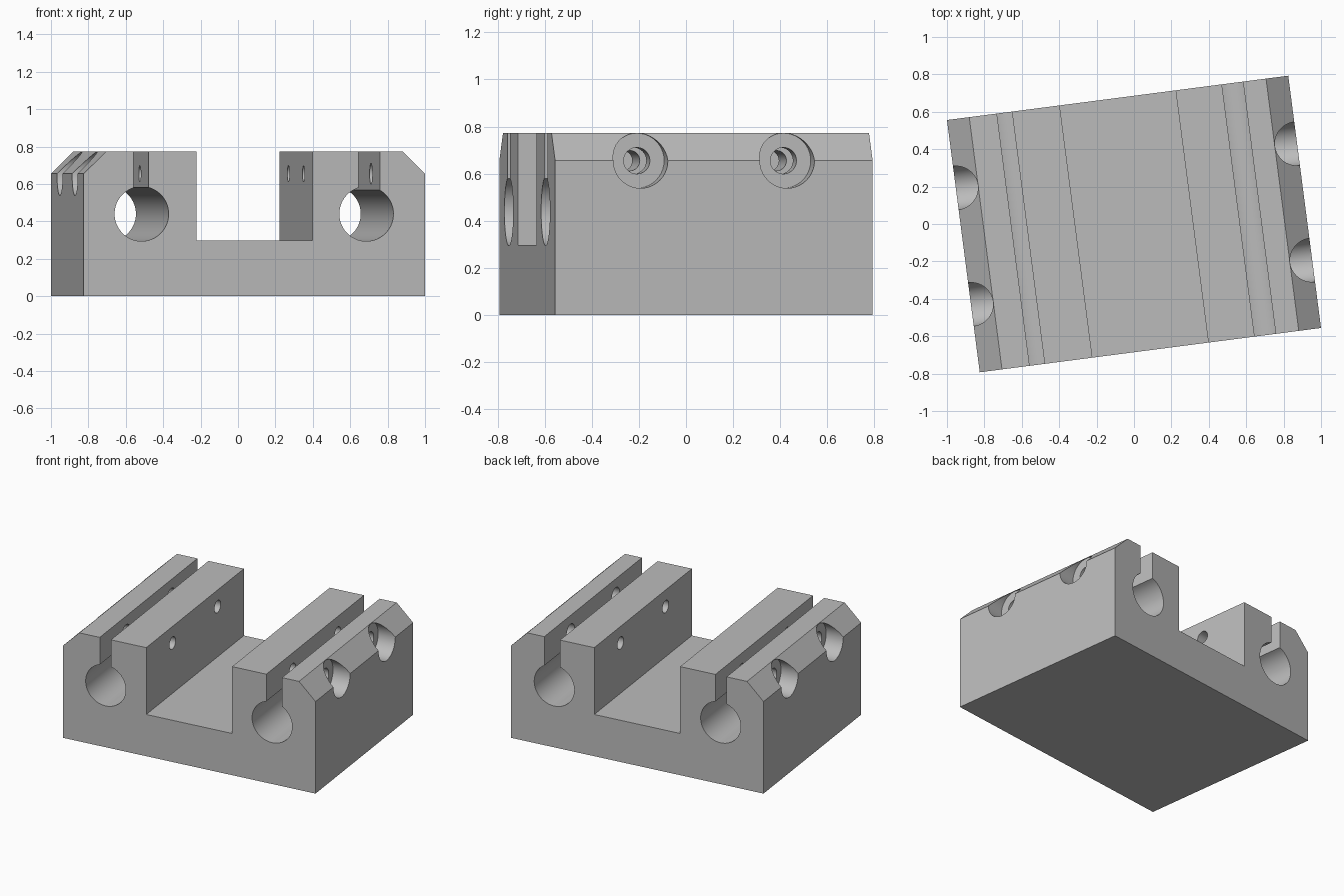
import bpy, bmesh
from math import acos, asin, cos, sin, pi, radians
from mathutils import Matrix

cube = bpy.data.objects.get("Cube")
if cube:
    bpy.data.objects.remove(cube, do_unlink=True)

# Overall sizes
HALF_W, HALF_D, HEIGHT = 0.92, 0.68, 0.773
CHAMFER_X, CHAMFER_Z = 0.80, 0.655
CHANNEL, FLOOR = 0.3125, 0.297
BORE_Z, BORE_R = 0.44, 0.146
TURN = Matrix.Rotation(radians(7.4), 4, 'Z')

metal = bpy.data.materials.new("plain grey")
metal.use_nodes = True
grey = (0.5, 0.5, 0.5, 1)
metal.diffuse_color = grey
metal.node_tree.nodes["Principled BSDF"].inputs["Base Color"].default_value = grey


def make_object(name, bm):
    bmesh.ops.recalc_face_normals(bm, faces=bm.faces)
    mesh = bpy.data.meshes.new(name)
    bm.to_mesh(mesh)
    bm.free()
    mesh.materials.append(metal)
    obj = bpy.data.objects.new(name, mesh)
    bpy.context.collection.objects.link(obj)
    return obj


def keyhole(center, left, right, steps=48):
    """Clamping slot running down into a round rod bore."""
    start = acos((left - center) / BORE_R)
    end = acos((right - center) / BORE_R) + 2 * pi
    arc = [start + (end - start) * i / steps for i in range(steps + 1)]
    points = [(center + BORE_R * cos(a), BORE_Z + BORE_R * sin(a)) for a in arc]
    return [(left, HEIGHT)] + points + [(right, HEIGHT)]


# Block: end profile with chamfers, keyholes and centre channel, extruded in depth
profile = [(-HALF_W, 0), (-HALF_W, CHAMFER_Z), (-CHAMFER_X, HEIGHT)]
profile += keyhole(-0.608, -0.651, -0.570)
profile += [(-CHANNEL, HEIGHT), (-CHANNEL, FLOOR), (CHANNEL, FLOOR), (CHANNEL, HEIGHT)]
profile += keyhole(0.604, 0.562, 0.676)
profile += [(CHAMFER_X, HEIGHT), (HALF_W, CHAMFER_Z), (HALF_W, 0)]

bm = bmesh.new()
end_face = bm.faces.new([bm.verts.new((x, -HALF_D, z)) for x, z in profile])
sweep = bmesh.ops.extrude_face_region(bm, geom=[end_face], use_keep_orig=True)
moved = [g for g in sweep["geom"] if isinstance(g, bmesh.types.BMVert)]
bmesh.ops.translate(bm, verts=moved, vec=(0, 2 * HALF_D, 0))
block = make_object("clamp_block", bm)

# Stepped screw hole: thread, clearance and counterbore as (distance, radius)
STEPS = [(0.25, 0.043), (0.62, 0.043), (0.62, 0.056), (0.795, 0.056),
         (0.795, 0.117), (1.1, 0.117)]


def screw_cutter(side, y, sides=40):
    bm = bmesh.new()
    rings = []
    for x, r in STEPS:
        angles = [2 * pi * i / sides for i in range(sides)]
        rings.append([bm.verts.new((side * x, y + r * cos(a), CHAMFER_Z + r * sin(a)))
                      for a in angles])
    for a, b in zip(rings, rings[1:]):
        for i in range(sides):
            j = (i + 1) % sides
            bm.faces.new((a[i], a[j], b[j], b[i]))
    bm.faces.new(rings[0])
    bm.faces.new(rings[-1])
    cutter = make_object("screw_hole_cutter", bm)
    cutter.hide_render = True
    return cutter


# Four screw holes, two from each side
bpy.context.view_layer.objects.active = block
for side in (-1, 1):
    for y in (-0.314, 0.314):
        cutter = screw_cutter(side, y)
        cut = block.modifiers.new("screw_hole", 'BOOLEAN')
        cut.operation = 'DIFFERENCE'
        cut.solver = 'EXACT'
        cut.object = cutter
        bpy.context.view_layer.update()
        bpy.ops.object.modifier_apply(modifier=cut.name)
        bpy.data.objects.remove(cutter, do_unlink=True)

# Turn the finished block and smooth only the round walls
block.data.transform(TURN)
bpy.ops.object.select_all(action='DESELECT')
block.select_set(True)
bpy.ops.object.shade_smooth_by_angle(angle=radians(30))
